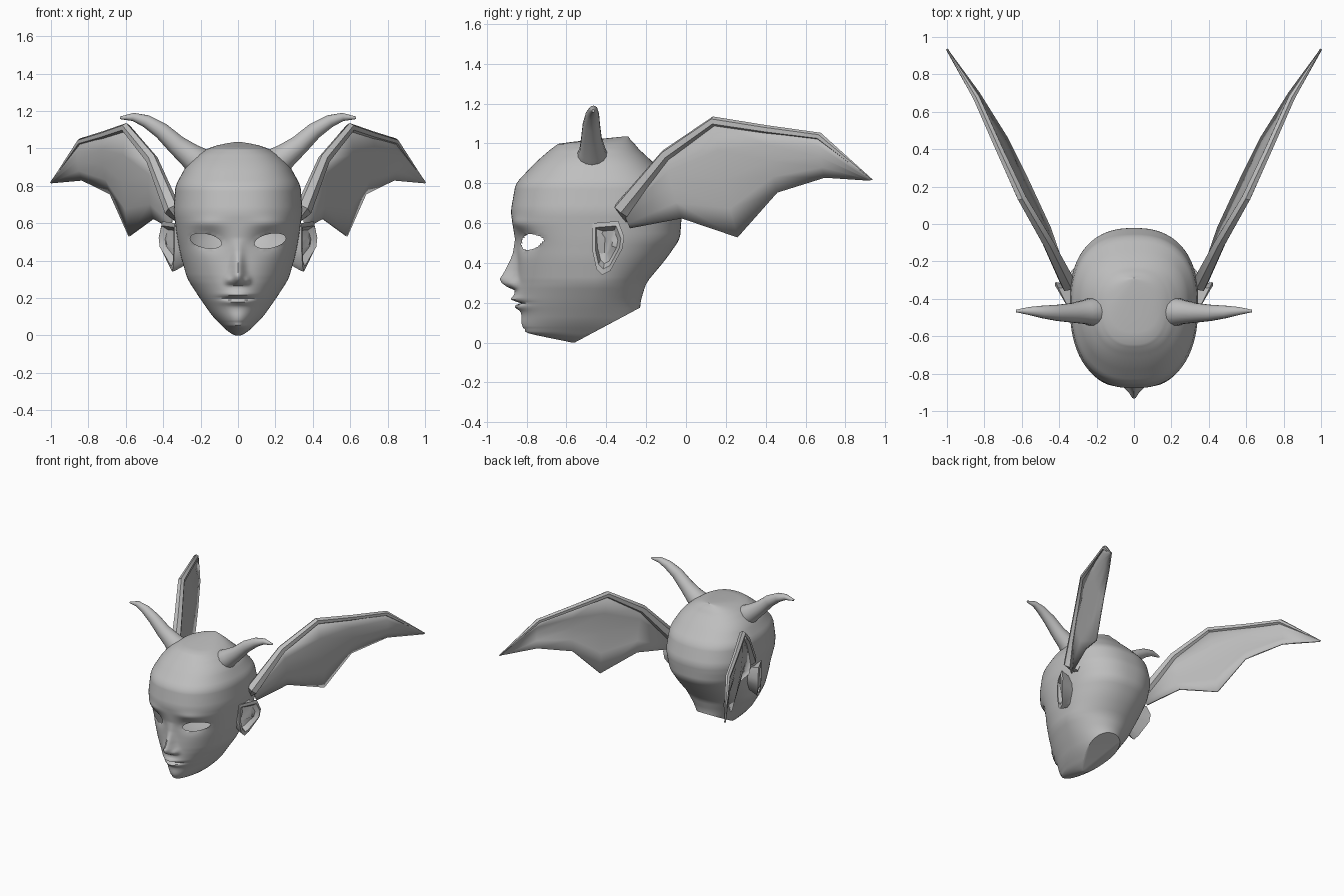
import bpy, bmesh, math
from mathutils import Vector

if "Cube" in bpy.data.objects:
    bpy.data.objects.remove(bpy.data.objects["Cube"])

skin = bpy.data.materials.new("plain grey")
skin.diffuse_color = (0.52, 0.52, 0.52, 1)
skin.use_nodes = True
skin.node_tree.nodes["Principled BSDF"].inputs["Base Color"].default_value = skin.diffuse_color


def finish(name, bm, angle=40, mirror=False, thickness=0):
    """Turn a bmesh into a named, shaded object."""
    bmesh.ops.recalc_face_normals(bm, faces=bm.faces)
    me = bpy.data.meshes.new(name)
    bm.to_mesh(me)
    bm.free()
    me.materials.append(skin)
    ob = bpy.data.objects.new(name, me)
    bpy.context.collection.objects.link(ob)
    bpy.ops.object.select_all(action='DESELECT')
    ob.select_set(True)
    bpy.context.view_layer.objects.active = ob
    bpy.ops.object.shade_smooth_by_angle(angle=math.radians(angle))
    if thickness:
        m = ob.modifiers.new("thickness", 'SOLIDIFY')
        m.thickness, m.offset = thickness, 0
    if mirror:
        m = ob.modifiers.new("mirror", 'MIRROR')
        m.use_mirror_merge = False
    return ob


def loft(bm, rings, cap_start=True, cap_end=True):
    """Skin a list of closed rings of points."""
    vs = [[bm.verts.new(p) for p in r] for r in rings]
    n = len(vs[0])
    for a, b in zip(vs, vs[1:]):
        for i in range(n):
            j = (i + 1) % n
            bm.faces.new((a[i], a[j], b[j], b[i]))
    if cap_start:
        bm.faces.new(vs[0])
    if cap_end:
        bm.faces.new(vs[-1])


def tube(bm, path, radii, ref, sides):
    """Tapered tube along a path; ref is a direction the path never follows."""
    pts = [Vector(p) for p in path]
    rings = []
    for i, (p, r) in enumerate(zip(pts, radii)):
        t = (pts[min(i + 1, len(pts) - 1)] - pts[max(i - 1, 0)]).normalized()
        u = t.cross(Vector(ref)).normalized()
        v = t.cross(u)
        rings.append([p + r * (math.cos(a) * u + math.sin(a) * v)
                      for a in (2 * math.pi * k / sides for k in range(sides))])
    loft(bm, rings)


def gauss(d, s):
    return math.exp(-(d / s) ** 2)


def lerp_table(table, z):
    z = min(max(z, table[0][0]), table[-1][0])
    for a, b in zip(table, table[1:]):
        if z <= b[0]:
            f = (z - a[0]) / (b[0] - a[0])
            return [p + (q - p) * f for p, q in zip(a[1:], b[1:])]


# Head: height, front y, back y, half width, y of the widest place
HEAD = [(0, -.57, -.42, .025, -.5), (.035, -.74, -.24, .07, -.5),
        (.05, -.80, -.24, .085, -.5), (.1, -.815, -.235, .135, -.5),
        (.15, -.825, -.23, .17, -.49), (.2, -.84, -.23, .205, -.48),
        (.3, -.85, -.20, .27, -.46), (.42, -.845, -.10, .305, -.45),
        (.52, -.86, -.03, .325, -.43), (.66, -.88, -.02, .345, -.42),
        (.8, -.855, -.065, .335, -.42), (.91, -.75, -.17, .275, -.43),
        (.97, -.68, -.235, .21, -.44), (1.0, -.64, -.26, .16, -.43),
        (1.02, -.46, -.28, .10, -.38), (1.035, -.31, -.29, .01, -.30)]
NOSE = [(.262, 0, .045), (.28, .045, .045), (.30, .075, .042), (.32, .085, .038),
        (.36, .062, .032), (.45, .02, .03), (.52, 0, .03)]


def section(z):
    if z < .06 or z > .93:
        return lerp_table(HEAD, z)
    return [sum(c) / 3 for c in zip(*(lerp_table(HEAD, z + d) for d in (-.02, 0, .02)))]


def face_relief(x, z):
    """Forward push that shapes nose, lips, chin and eye sockets."""
    ax = abs(x)
    amount, width = lerp_table(NOSE, z)
    push = amount * gauss(x, width)
    push += .018 * gauss(ax - .05, .018) * gauss(z - .295, .02)
    push += .02 * gauss(x, .10) * gauss(z - .225, .05)
    lips = (.018 * gauss(z - .219, .013) + .018 * gauss(z - .178, .014)
            - .03 * gauss(z - .199, .007))
    push += lips * gauss(x, .075)
    push += .012 * gauss(x, .07) * gauss(z - .09, .04)
    push -= .035 * gauss(ax - .15, .085) * gauss(z - .505, .055)
    push += .012 * gauss(ax - .17, .09) * gauss(z - .60, .03)
    return push


ROWS, COLS = 110, 120
rings = []
for r in range(ROWS + 1):
    z = 1.035 * r / ROWS
    yf, yb, w, yc = section(z)
    p = 2.0 + .4 * min(max((z - .3) / .3, 0), 1)
    ring = []
    for c in range(COLS):
        t = 2 * math.pi * c / COLS
        t -= .4 * math.sin(t)
        s, k = math.sin(t), math.cos(t)
        x = w * math.copysign(abs(s) ** (2 / p), s)
        d = abs(k) ** (2 / p)
        y = yc + (yf - yc) * d if k > 0 else yc + (yb - yc) * d
        if k > 0:
            y -= face_relief(x, z)
        ring.append((x, y, z))
    rings.append(ring)
bm = bmesh.new()
loft(bm, rings)

# Slanted, flat neck cut
cut = bmesh.ops.bisect_plane(bm, geom=bm.verts[:] + bm.edges[:] + bm.faces[:],
                             plane_co=(0, -.55, .005), plane_no=(0, .47, -.88),
                             clear_outer=True)
edges = [e for e in cut['geom_cut'] if isinstance(e, bmesh.types.BMEdge)]
bmesh.ops.holes_fill(bm, edges=edges, sides=0)


# Open almond eyes
def eye_coords(p):
    dx, dz = abs(p.x) - .172, p.z - .505
    c, s = math.cos(.2), math.sin(.2)
    return (dx * c + dz * s) / .085, (dz * c - dx * s) / .037


def in_eye(p):
    u, v = eye_coords(p)
    return p.y < -.6 and math.hypot(u, v) < 1


holes = [f for f in bm.faces if in_eye(f.calc_center_median())]
rim = {v for f in holes for v in f.verts}
bmesh.ops.delete(bm, geom=holes, context='FACES')
for v in rim:
    if v.is_valid:
        a, b = eye_coords(v.co)
        k = 1 / max(math.hypot(a, b), .01)
        sx = math.copysign(1, v.co.x)
        v.co.x = sx * (.172 + (abs(v.co.x) - .172) * k)
        v.co.z = .505 + (v.co.z - .505) * k
finish("head", bm, 50)

# Ears: angular outline with a raised rim and a hollow
EAR = [(-.47, .60), (-.34, .61), (-.31, .53), (-.32, .47),
       (-.38, .36), (-.42, .34), (-.45, .37), (-.47, .46)]


def ear_ring(scale, offset, flat=None):
    ring = []
    for y, z in EAR:
        x = .34 + (y + .47) * (.50 if z > .4 else .25) + offset
        ring.append((flat or x, -.395 + (y + .395) * scale, .49 + (z - .49) * scale))
    return ring


bm = bmesh.new()
loft(bm, [ear_ring(.75, 0, .28), ear_ring(.95, -.02), ear_ring(1, 0),
          ear_ring(.8, .004), ear_ring(.62, -.03), ear_ring(.3, -.035)])
finish("ears", bm, 35, mirror=True)

# Horns sweeping up and out
bm = bmesh.new()
tube(bm, [(.18, -.47, .90), (.22, -.47, .935), (.26, -.47, .965), (.33, -.475, 1.02),
          (.41, -.475, 1.095), (.49, -.47, 1.145), (.56, -.465, 1.168), (.63, -.465, 1.163)],
     [.078, .078, .066, .053, .044, .034, .022, .007], (0, 1, 0), 14)
finish("horns", bm, 50, mirror=True)

# Wing membranes: leading edge points paired with scalloped trailing points
LEAD = [(.35, -.32, .67), (.46, -.10, .94), (.60, .14, 1.11), (.72, .40, 1.07),
        (.84, .67, 1.035), (1.0, .935, .817)]
TRAIL = [(.36, -.28, .575), (.45, -.02, .625), (.58, .26, .53), (.68, .46, .755),
         (.83, .70, .83), (.995, .925, .815)]
bm = bmesh.new()
STEPS = 4
grid = []
for i, (a, b) in enumerate(zip(LEAD, TRAIL)):
    col = []
    for k in range(STEPS + 1):
        f = k / STEPS
        p = Vector(a).lerp(Vector(b), f)
        bulge = .02 * math.sin(math.pi * f) * (0 < i < 5)
        col.append(bm.verts.new(p + Vector((bulge, -bulge * .5, 0))))
    grid.append(col)
for a, b in zip(grid, grid[1:]):
    for k in range(STEPS):
        bm.faces.new((a[k], a[k + 1], b[k + 1], b[k]))
finish("wing_membranes", bm, 40, mirror=True, thickness=.012)

# Wing bones along the leading edge, rooted in the head
bm = bmesh.new()
tube(bm, [(.29, -.27, .63)] + LEAD, [.05, .045, .032, .026, .022, .02, .003],
     (.85, -.5, 0), 6)
finish("wing_bones", bm, 35, mirror=True)
